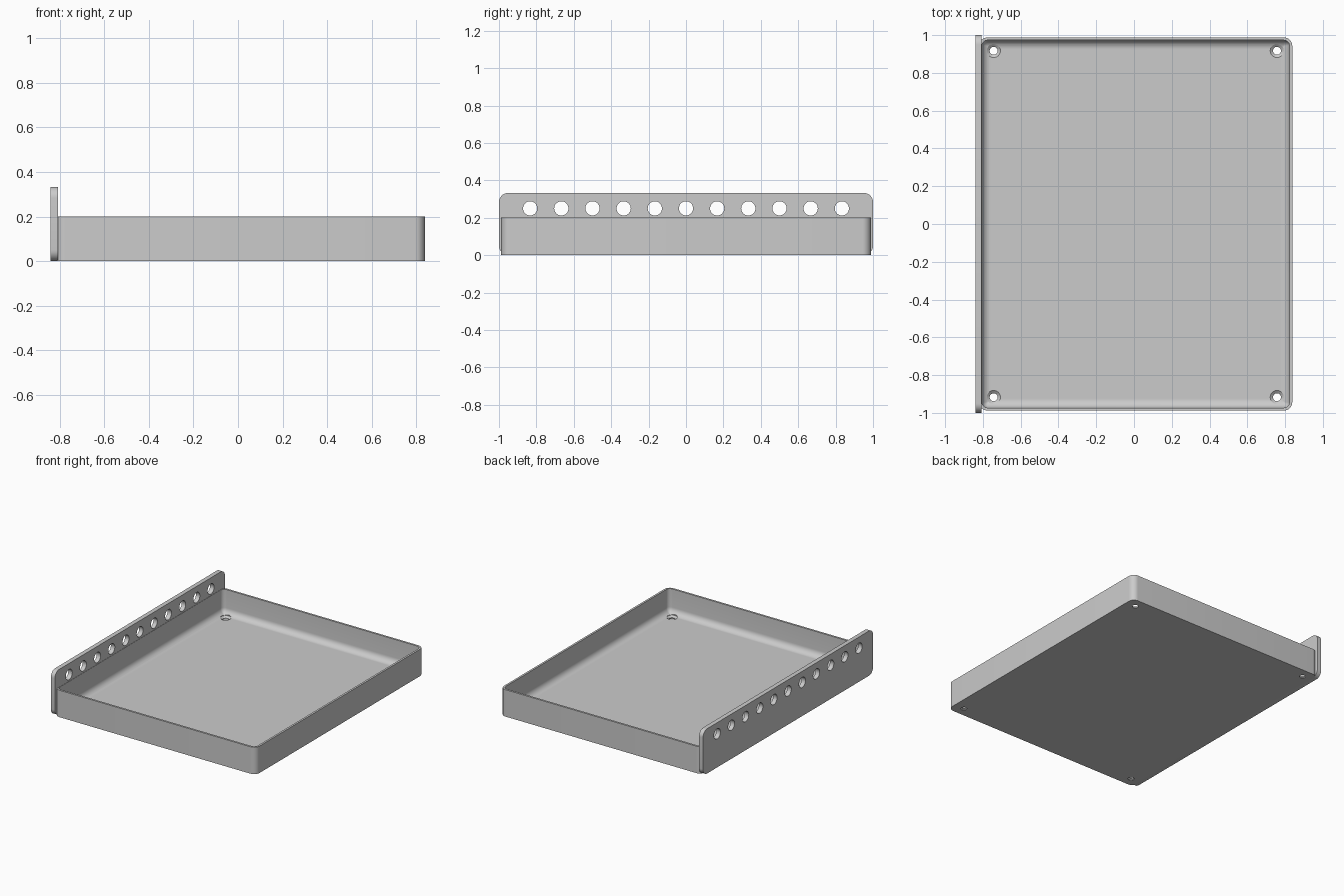
import bpy, bmesh
from math import sin, cos, pi
from mathutils import Matrix, Vector

if "Cube" in bpy.data.objects:
    bpy.data.objects.remove(bpy.data.objects["Cube"])

grey = bpy.data.materials.new("light grey")
grey.use_nodes = True
colour = (0.6, 0.6, 0.6, 1)
grey.diffuse_color = colour
grey.node_tree.nodes["Principled BSDF"].inputs["Base Color"].default_value = colour


def rounded_rect(u0, u1, v0, v1, r, steps=8):
    """Corner-rounded rectangle outline, counter-clockwise."""
    centres = [(u1 - r, v1 - r), (u0 + r, v1 - r), (u0 + r, v0 + r), (u1 - r, v0 + r)]
    return [(cu + r * cos(a), cv + r * sin(a))
            for q, (cu, cv) in enumerate(centres)
            for a in [(q + i / steps) * pi / 2 for i in range(steps + 1)]]


def loft(bm, rings):
    """Skin a list of equal rings and close both ends."""
    loops = [[bm.verts.new(p) for p in ring] for ring in rings]
    for a, b in zip(loops, loops[1:]):
        n = len(a)
        for i in range(n):
            j = (i + 1) % n
            bm.faces.new((a[i], a[j], b[j], b[i]))
    bm.faces.new(loops[0][::-1])
    bm.faces.new(loops[-1])


def make_object(name, bm):
    bmesh.ops.recalc_face_normals(bm, faces=bm.faces)
    mesh = bpy.data.meshes.new(name)
    bm.to_mesh(mesh)
    bm.free()
    mesh.materials.append(grey)
    obj = bpy.data.objects.new(name, mesh)
    bpy.context.collection.objects.link(obj)
    return obj


def drill(obj, centres, profile, axis, steps=32):
    """Cut round holes; profile lists (radius, distance along the axis)."""
    bm = bmesh.new()
    turn = Vector((0, 0, 1)).rotation_difference(axis).to_matrix()
    for c in centres:
        loft(bm, [[turn @ Vector((r * cos(2 * pi * i / steps), r * sin(2 * pi * i / steps), d))
                   + Vector(c) for i in range(steps)] for r, d in profile])
    cutter = make_object("hole_cutter", bm)
    cutter.hide_render = True
    mod = obj.modifiers.new("holes", 'BOOLEAN')
    mod.operation, mod.solver, mod.object = 'DIFFERENCE', 'EXACT', cutter
    bpy.ops.object.select_all(action='DESELECT')
    bpy.context.view_layer.objects.active = obj
    obj.select_set(True)
    bpy.ops.object.modifier_apply(modifier=mod.name)
    bpy.data.objects.remove(cutter)
    bpy.ops.object.shade_smooth_by_angle(angle=pi / 6)


# Tray: thin walls with a fillet running round the inside of the floor
wall, floor, fillet, height, corner = 0.015, 0.02, 0.045, 0.2, 0.045
section = [(0, 0), (0, height), (wall, height)]
section += [(wall + fillet * (1 - cos(a)), floor + fillet * (1 - sin(a)))
            for a in [i / 8 * pi / 2 for i in range(9)]]
bm = bmesh.new()
loft(bm, [[(x, y, z) for x, y in rounded_rect(-0.82 + s, 0.838 - s, -0.988 + s, 0.988 - s,
                                              max(corner - s, 0.004))]
          for s, z in section])
tray = make_object("tray", bm)

# Countersunk screw holes in the tray corners
drill(tray, [(x, y, 0) for x in (-0.743, 0.757) for y in (-0.917, 0.917)],
      [(0.021, -0.05), (0.021, 0.008), (0.036, floor), (0.036, floor + 0.015)],
      Vector((0, 0, 1)))

# Upright side plate with a row of round holes
bm = bmesh.new()
loft(bm, [[(x, y, z) for y, z in rounded_rect(-1, 1, 0, 0.333, 0.05)]
          for x in (-0.84, -0.807)])
plate = make_object("side_plate", bm)
drill(plate, [(-0.823, (i - 5) / 6 * 1.1 * 0.909, 0.25) for i in range(11)],
      [(0.038, -0.1), (0.038, 0.1)], Vector((1, 0, 0)))
